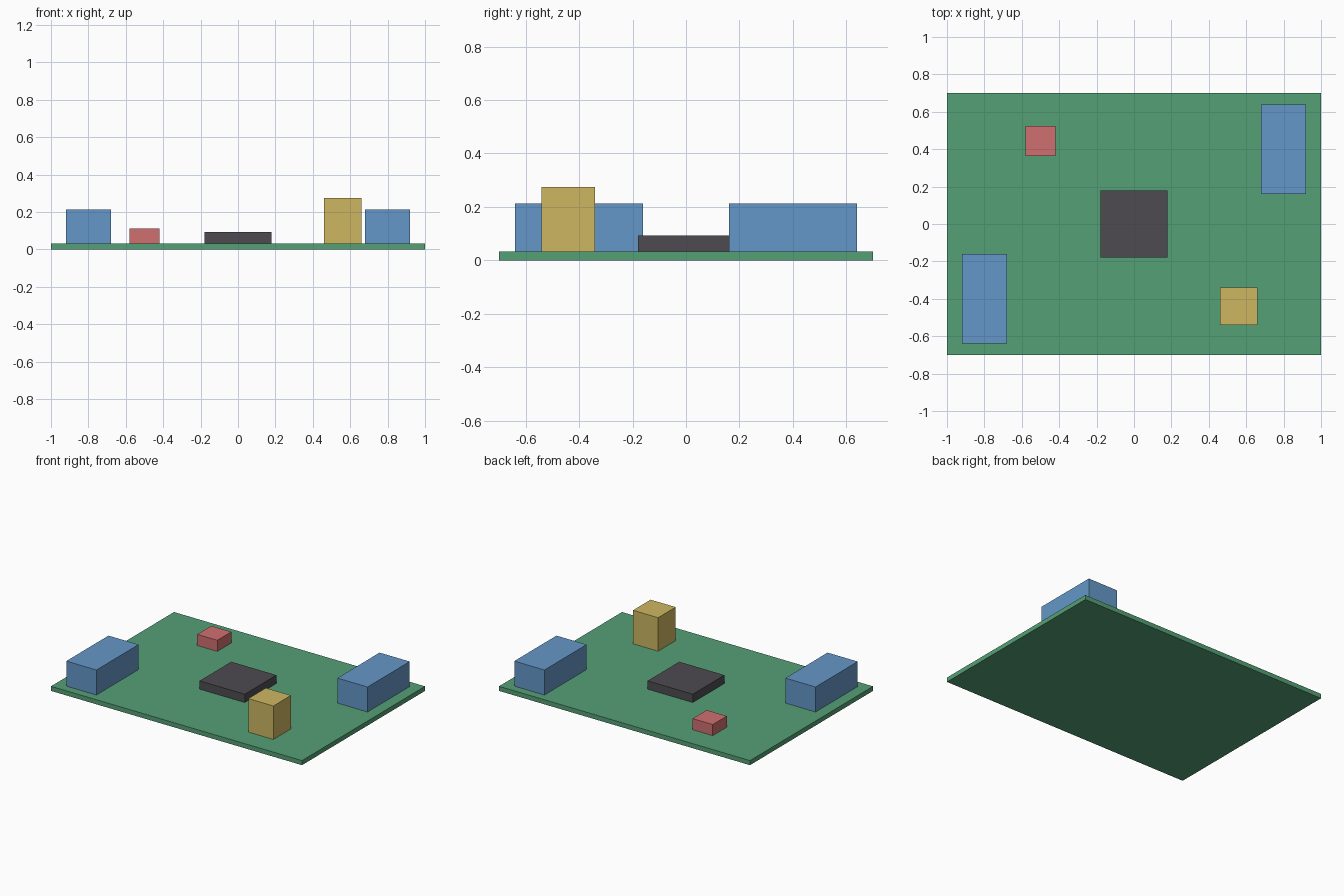
import bpy

if "Cube" in bpy.data.objects:
    bpy.data.objects.remove(bpy.data.objects["Cube"])

BOARD_TOP = 0.033


def material(name, rgb):
    mat = bpy.data.materials.new(name)
    mat.diffuse_color = (*rgb, 1.0)
    mat.use_nodes = True
    mat.node_tree.nodes["Principled BSDF"].inputs["Base Color"].default_value = mat.diffuse_color
    return mat


GREEN = material("board_green", (0.09, 0.35, 0.18))
BLUE = material("connector_blue", (0.13, 0.31, 0.58))
DARK = material("chip_dark", (0.075, 0.07, 0.08))
RED = material("red_plastic", (0.63, 0.16, 0.16))
YELLOW = material("yellow_plastic", (0.61, 0.47, 0.12))


def block(name, x, y, size, mat, base=BOARD_TOP):
    """Box of the given size centred on x, y and standing on base."""
    bpy.ops.mesh.primitive_cube_add(size=1, location=(x, y, base + size[2] / 2))
    obj = bpy.context.object
    obj.name = name
    obj.scale = size
    bpy.ops.object.transform_apply(location=False, rotation=False, scale=True)
    obj.data.materials.append(mat)
    return obj


# Circuit board
block("circuit_board", 0, 0, (2.0, 1.4, BOARD_TOP), GREEN, base=0)

# Central chip
block("main_chip", 0, 0, (0.36, 0.36, 0.06), DARK)

# Connectors in opposite corners
for side, label in ((-1, "left"), (1, "right")):
    block(f"connector_{label}", side * 0.8, side * 0.4, (0.24, 0.48, 0.18), BLUE)

# Small components
block("small_component", -0.5, 0.444, (0.16, 0.16, 0.08), RED)
block("tall_component", 0.56, -0.44, (0.2, 0.2, 0.241), YELLOW)
